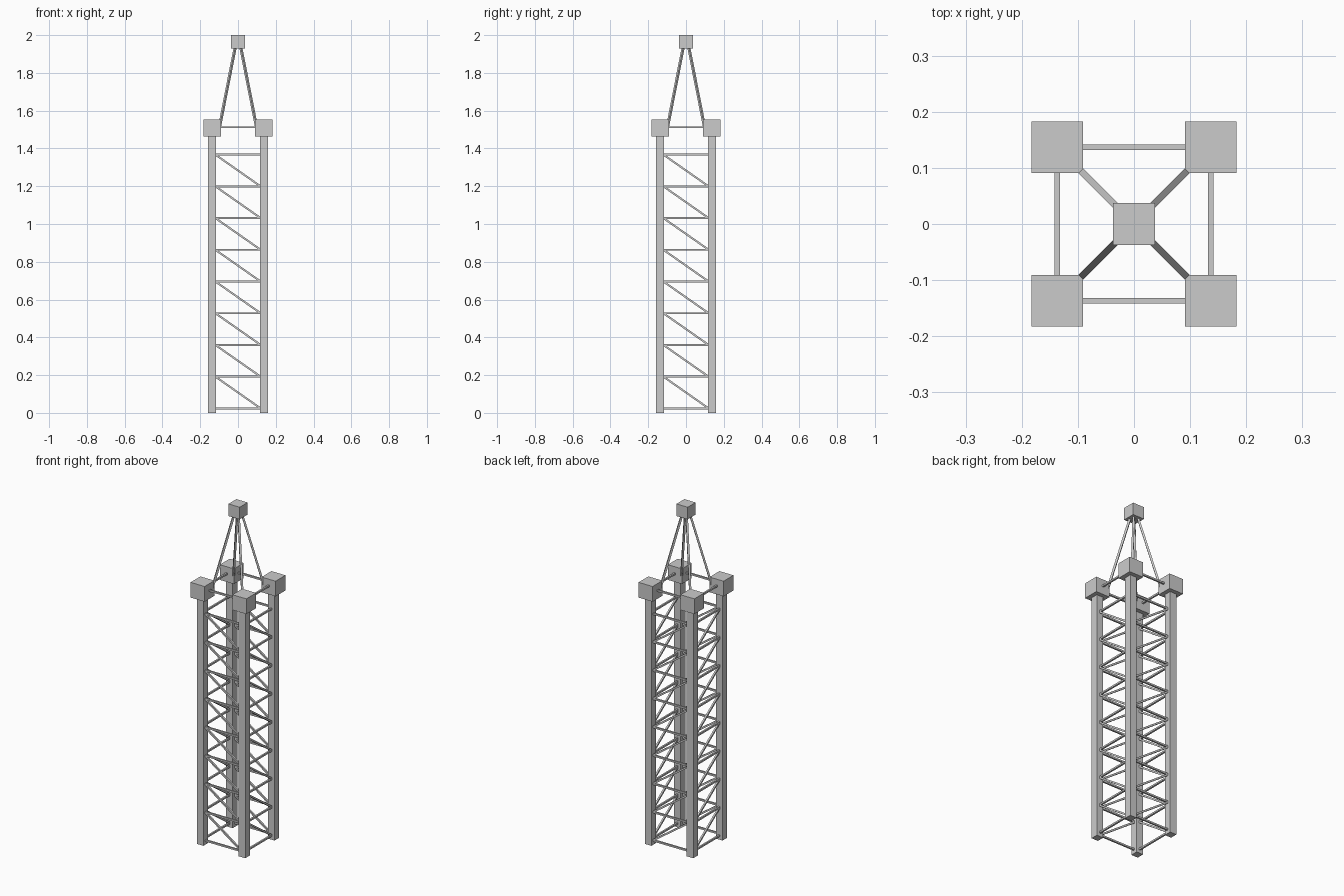
import bpy, bmesh
from math import pi
from mathutils import Vector, Matrix

if "Cube" in bpy.data.objects:
    bpy.data.objects.remove(bpy.data.objects["Cube"])

R = 0.137          # leg centre offset
LEG = 0.043        # leg width
STEP = 0.1679      # spacing of the rungs
Z0 = 0.024         # lowest rung


def add_box(bm, centre, size):
    m = Matrix.Translation(centre) @ Matrix.Diagonal((*size, 1))
    bmesh.ops.create_cube(bm, size=1, matrix=m)


def add_bar(bm, a, b, width):
    """Square bar from a to b, two of its faces kept upright."""
    a, b = Vector(a), Vector(b)
    z = (b - a).normalized()
    x = z.cross(Vector((0, 0, 1))).normalized()
    y = z.cross(x)
    rot = Matrix((x, y, z)).transposed().to_4x4()
    m = Matrix.Translation((a + b) / 2) @ rot @ Matrix.Diagonal((width, width, (b - a).length, 1))
    bmesh.ops.create_cube(bm, size=1, matrix=m)


def finish(bm, name):
    bmesh.ops.recalc_face_normals(bm, faces=bm.faces)
    me = bpy.data.meshes.new(name)
    bm.to_mesh(me)
    bm.free()
    ob = bpy.data.objects.new(name, me)
    bpy.context.collection.objects.link(ob)
    return ob


sides = {"front": (0, -1), "back": (0, 1), "left": (-1, 0), "right": (1, 0)}

# Legs, corner blocks and the struts rising to the top
for sx, lr in ((-1, "left"), (1, "right")):
    for sy, fb in ((-1, "front"), (1, "back")):
        bm = bmesh.new()
        add_box(bm, (sx * R, sy * R, 0.74), (LEG, LEG, 1.48))
        finish(bm, f"{fb}_{lr}_leg")

        bm = bmesh.new()
        add_box(bm, (sx * R, sy * R, 1.507), (0.092, 0.092, 0.09))
        finish(bm, f"{fb}_{lr}_corner_block")

        bm = bmesh.new()
        add_bar(bm, (sx * 0.099, sy * 0.099, 1.508), (sx * 0.009, sy * 0.009, 1.965), 0.0115)
        finish(bm, f"{fb}_{lr}_top_strut")

# Lattice on each side: rungs, diagonals and the tie between corner blocks
for name, (nx, ny) in sides.items():
    def at(u, z):
        return (u, ny * R, z) if ny else (nx * R, u, z)

    bm = bmesh.new()
    for i in range(9):
        z = Z0 + i * STEP
        add_bar(bm, at(-0.122, z), at(0.122, z), 0.01)
    finish(bm, f"{name}_rungs")

    bm = bmesh.new()
    for i in range(8):
        z = Z0 + i * STEP
        add_bar(bm, at(-0.12, z + STEP), at(0.12, z), 0.01)
    finish(bm, f"{name}_diagonal_braces")

    bm = bmesh.new()
    add_bar(bm, at(-0.1, 1.512), at(0.1, 1.512), 0.01)
    finish(bm, f"{name}_top_tie")

# Block at the peak
bm = bmesh.new()
add_box(bm, (0, 0, 1.964), (0.074, 0.074, 0.072))
finish(bm, "peak_block")
